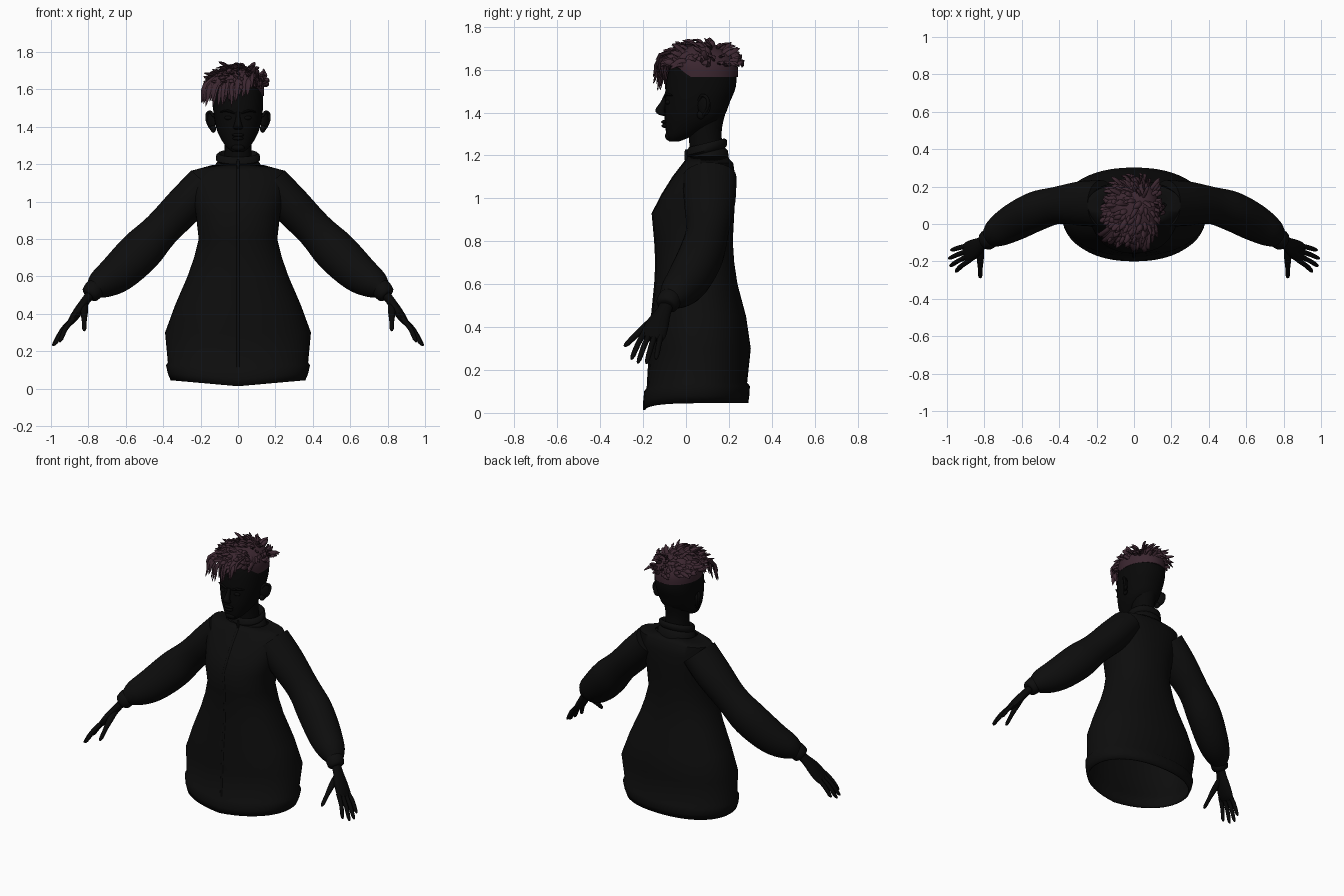
import bpy, bmesh, math, random
from mathutils import Vector, Matrix

random.seed(7)
if "Cube" in bpy.data.objects:
    bpy.data.objects.remove(bpy.data.objects["Cube"], do_unlink=True)


def material(name, r, g, b):
    m = bpy.data.materials.new(name)
    m.use_nodes = True
    m.diffuse_color = (r, g, b, 1)
    node = m.node_tree.nodes["Principled BSDF"]
    node.inputs["Base Color"].default_value = (r, g, b, 1)
    node.inputs["Roughness"].default_value = 0.9
    return m


KNIT = material("black knit", .004, .004, .004)
SKIN = material("very dark skin", .0025, .0025, .0025)
HAIR = material("dark plum hair", .045, .02, .03)


def smooth_path(pts, steps):
    """Catmull-Rom interpolation of ring tuples."""
    out = []
    last = len(pts) - 1
    for i in range(last):
        a, b, c, d = (Vector(pts[min(max(k, 0), last)]) for k in range(i - 1, i + 3))
        for s in range(steps):
            t = s / steps
            out.append(b + (c - a) * t / 2 + (a * 2 - b * 5 + c * 4 - d) * t * t / 2
                       + (b * 3 - a - c * 3 + d) * t ** 3 / 2)
    return out + [Vector(pts[-1])]


def tube(bm, pts, sides=16, steps=1, power=2, flat=False, caps=True, ref=(0, 1, 0), bend=None):
    """Loft rings (x, y, z, half width, half depth) along a path."""
    pts = smooth_path(pts, steps)
    ref = Vector(ref)
    centres = [Vector(p[:3]) for p in pts]
    rings = []
    for i, p in enumerate(pts):
        t = centres[min(i + 1, len(pts) - 1)] - centres[max(i - 1, 0)]
        t = Vector((0, 0, 1)) if flat else t.normalized()
        u = ref.cross(t).normalized()
        v = t.cross(u)
        ring = []
        for k in range(sides):
            a = math.tau * k / sides
            c, s = math.cos(a), math.sin(a)
            co = centres[i] + u * p[3] * math.copysign(abs(c) ** (2 / power), c) \
                + v * p[4] * math.copysign(abs(s) ** (2 / power), s)
            ring.append(bm.verts.new(bend(co) if bend else co))
        rings.append(ring)
    for r, q in zip(rings, rings[1:]):
        for k in range(sides):
            n = (k + 1) % sides
            bm.faces.new((r[k], r[n], q[n], q[k]))
    if caps:
        bm.faces.new(rings[0][::-1])
        bm.faces.new(rings[-1])


def ball(bm, loc, size, turn=0):
    m = Matrix.Translation(loc) @ Matrix.Rotation(turn, 4, 'Z') @ Matrix.Diagonal((*size, 1))
    bmesh.ops.create_uvsphere(bm, u_segments=16, v_segments=10, radius=1, matrix=m)


def finish(bm, name, mat, mirror=False, thick=0, angle=50):
    bmesh.ops.recalc_face_normals(bm, faces=bm.faces)
    mesh = bpy.data.meshes.new(name)
    bm.to_mesh(mesh)
    bm.free()
    mesh.materials.append(mat)
    ob = bpy.data.objects.new(name, mesh)
    bpy.context.collection.objects.link(ob)
    if mirror:
        ob.modifiers.new("Mirror", 'MIRROR')
    if thick:
        ob.modifiers.new("Solidify", 'SOLIDIFY').thickness = thick
    bpy.ops.object.select_all(action='DESELECT')
    ob.select_set(True)
    bpy.context.view_layer.objects.active = ob
    bpy.ops.object.shade_smooth_by_angle(angle=math.radians(angle))


def band(rows):
    """Rows of height, half width, front y, back y as flat rings."""
    return [(0, (f + b) / 2, z, w, (b - f) / 2) for z, w, f, b in rows]


# Sweater body, open below, with a hem that dips at the front
def hem_dip(co):
    if co.y < .05:
        co.z -= .036 * max(0, 1 - abs(co.x) / .36) * max(0, 1 - co.z / .4)
    return co


body = band([(.045, .36, -.2, .29), (.08, .375, -.2, .295), (.125, .385, -.195, .298),
             (.14, .375, -.18, .285), (.3, .39, -.17, .302), (.45, .335, -.16, .28),
             (.6, .27, -.145, .24), (.7, .235, -.14, .225), (.8, .21, -.145, .218),
             (.93, .225, -.157, .225), (1.02, .245, -.11, .23), (1.1, .26, -.06, .23),
             (1.165, .25, -.01, .22), (1.195, .14, .01, .19)])
bm = bmesh.new()
tube(bm, body, 48, power=2.2, flat=True, caps=False, bend=hem_dip)
finish(bm, "sweater_body", KNIT, thick=.01)

# Front zip and its pull tab
bm = bmesh.new()
tube(bm, [(0, y - d, z, .007, .004) for _, y, z, _, d in body[3:]], 6, bend=hem_dip)
ball(bm, (0, 0, 1.2), (.008, .008, .03))
finish(bm, "front_zip", KNIT)


# Folded collar, higher at the nape
def collar_tilt(co):
    co.z += (co.y - .1) * .25
    return co


bm = bmesh.new()
tube(bm, band([(1.16, .125, .0, .2), (1.2, .12, .0, .195), (1.215, .108, .012, .182),
               (1.225, .118, .002, .192), (1.25, .116, .004, .19), (1.26, .105, .015, .18),
               (1.25, .09, .03, .165), (1.2, .085, .035, .16)]),
     32, flat=True, caps=False, bend=collar_tilt)
finish(bm, "collar", KNIT)

# Baggy sleeves gathered into cuffs
bm = bmesh.new()
tube(bm, [(.175, .11, 1.1, .1, .125), (.28, .11, .985, .105, .12), (.41, .1, .85, .1, .1),
          (.52, .07, .735, .115, .105), (.64, .01, .62, .105, .1),
          (.73, -.045, .56, .08, .08), (.775, -.08, .525, .045, .05)], 24, 4)
finish(bm, "sleeves", KNIT, mirror=True)
bm = bmesh.new()
tube(bm, [(.755, -.065, .545, .045, .045), (.765, -.072, .535, .055, .055),
          (.79, -.09, .505, .05, .052), (.797, -.094, .497, .036, .038)], 20, 2)
finish(bm, "cuffs", KNIT, mirror=True)

# Hands: palm, four fingers and a thumb
bm = bmesh.new()
tube(bm, [(.78, -.085, .515, .025, .032), (.815, -.105, .47, .024, .036),
          (.85, -.13, .42, .025, .052), (.885, -.15, .37, .021, .058),
          (.905, -.16, .345, .012, .052)], 16, 3)
tips = [(.955, -.255, .25), (.985, -.225, .232), (.992, -.185, .23), (.98, -.14, .25)]
for i, tip in enumerate(tips):
    root = Vector((.88, -.195 + .027 * i, .375))
    tip = Vector(tip)
    mid = root.lerp(tip, .5) + Vector((.006, 0, .006))
    tube(bm, [(*root, .014, .014), (*mid, .013, .013),
              (*root.lerp(tip, .88), .011, .011), (*tip, .004, .004)], 8, 2)
tube(bm, [(.82, -.12, .455, .018, .02), (.822, -.18, .41, .018, .02),
          (.822, -.23, .365, .014, .014), (.822, -.275, .322, .012, .012),
          (.822, -.288, .31, .004, .004)], 10, 2, ref=(1, 0, 0))
finish(bm, "hands", SKIN, mirror=True)

# Head and neck
bm = bmesh.new()
tube(bm, band([(1.266, .03, -.08, -.03), (1.29, .06, -.09, .03), (1.33, .088, -.096, .11),
               (1.38, .112, -.1, .175), (1.45, .128, -.098, .205), (1.52, .134, -.095, .232),
               (1.6, .132, -.08, .232), (1.66, .105, -.05, .2), (1.7, .05, .0, .13)]),
     32, 3, power=2.2, flat=True)
tube(bm, band([(1.15, .08, .02, .18), (1.26, .072, .015, .168), (1.33, .072, .01, .168),
               (1.42, .08, .02, .19)]), 24, 3, flat=True)
finish(bm, "head", SKIN)

# Nose, lips and chin
bm = bmesh.new()
tube(bm, [(0, -.09, 1.48, .012, .014), (0, -.102, 1.45, .012, .016),
          (0, -.12, 1.415, .02, .022), (0, -.115, 1.395, .027, .02),
          (0, -.1, 1.385, .014, .01)], 12, 3, flat=True)
ball(bm, (0, -.1, 1.356), (.034, .016, .009))
ball(bm, (0, -.098, 1.338), (.03, .016, .01))
ball(bm, (0, -.08, 1.29), (.035, .018, .02))
finish(bm, "nose_and_mouth", SKIN)

# Eyes and brows
bm = bmesh.new()
ball(bm, (.05, -.083, 1.448), (.023, .014, .012))
tube(bm, [(.018, -.097, 1.472, .004, .005), (.055, -.092, 1.485, .007, .008),
          (.095, -.065, 1.48, .003, .004)], 8, 3)
finish(bm, "eyes_and_brows", SKIN, mirror=True)

# Ears: angled shell, rim and lobe
bm = bmesh.new()
ball(bm, (.142, .085, 1.432), (.014, .036, .048), -.6)
ball(bm, (.132, .07, 1.39), (.014, .02, .022), -.4)
tube(bm, [(.13, .06, 1.455, .007, .007), (.148, .075, 1.48, .008, .008),
          (.166, .1, 1.465, .008, .008), (.162, .1, 1.42, .007, .007),
          (.138, .075, 1.38, .006, .006)], 8, 4)
finish(bm, "ears", SKIN, mirror=True)


# Hair cap above the shaved sides, hairline raised over the brow
def hairline(co):
    lift = min(.07, max(0, (.02 - co.y) * .8))
    co.z += lift * max(0, 1 - (co.z - 1.565) / .15)
    return co


bm = bmesh.new()
tube(bm, band([(1.565, .138, -.09, .242), (1.62, .137, -.09, .24), (1.67, .115, -.065, .21),
               (1.705, .07, -.01, .15), (1.715, .02, .05, .09)]),
     40, 3, flat=True, bend=hairline)
finish(bm, "hair_cap", HAIR)


def lock(bm, root, mid, tip, width, normal):
    tube(bm, [(*root, width * .8, width * .5), (*mid, width, width * .55),
              (*mid.lerp(tip, .6), width * .7, width * .4), (*tip, .001, .001)],
         6, 2, ref=normal)


# Tousled locks sweeping away from the crown
bm = bmesh.new()
centre, crown = Vector((0, .075, 1.575)), Vector((.04, .13, 0))
for i in range(190):
    a, up = random.uniform(0, math.tau), random.uniform(.32, .98)
    flatness = math.sqrt(1 - up * up)
    n = Vector((math.cos(a) * flatness, math.sin(a) * flatness, up))
    root = centre + Vector((n.x * .128, n.y * .155, n.z * .132))
    flow = Vector((root.x - crown.x, root.y - crown.y, 0)).normalized() + Vector((-.45, -.2, 0))
    jitter = Vector([random.uniform(-.35, .35) for _ in range(3)])
    d = (flow * .75 + n * random.uniform(.2, .65) + jitter).normalized()
    size = random.uniform(.05, .095)
    mid = root + d * size * .5 + n * .01
    tip = root + d * size - Vector((0, 0, random.uniform(-.01, .02)))
    tip.x = min(max(tip.x, -.185), .138)
    tip.y = min(max(tip.y, -.15), .26)
    tip.z = min(tip.z, 1.757)
    lock(bm, root, mid, tip, random.uniform(.01, .016), n)
finish(bm, "hair_locks", HAIR)

# Fringe falling over the right side of the forehead
bm = bmesh.new()
for i in range(26):
    t = i / 25
    root = Vector((.08 - .19 * t, -.045 + .04 * t, 1.67 + random.uniform(-.015, .02)))
    tip = Vector((.07 - .26 * t + random.uniform(-.02, .02),
                  -.135 + .07 * t * t + random.uniform(-.025, .02),
                  1.6 - .085 * math.sin(t * 2.4) + random.uniform(-.02, .02)))
    mid = root.lerp(tip, .5) + Vector((-.02 * t, -.03, .025))
    lock(bm, root, mid, tip, random.uniform(.011, .017), Vector((-.4, -.8, .4)))
finish(bm, "fringe", HAIR)
